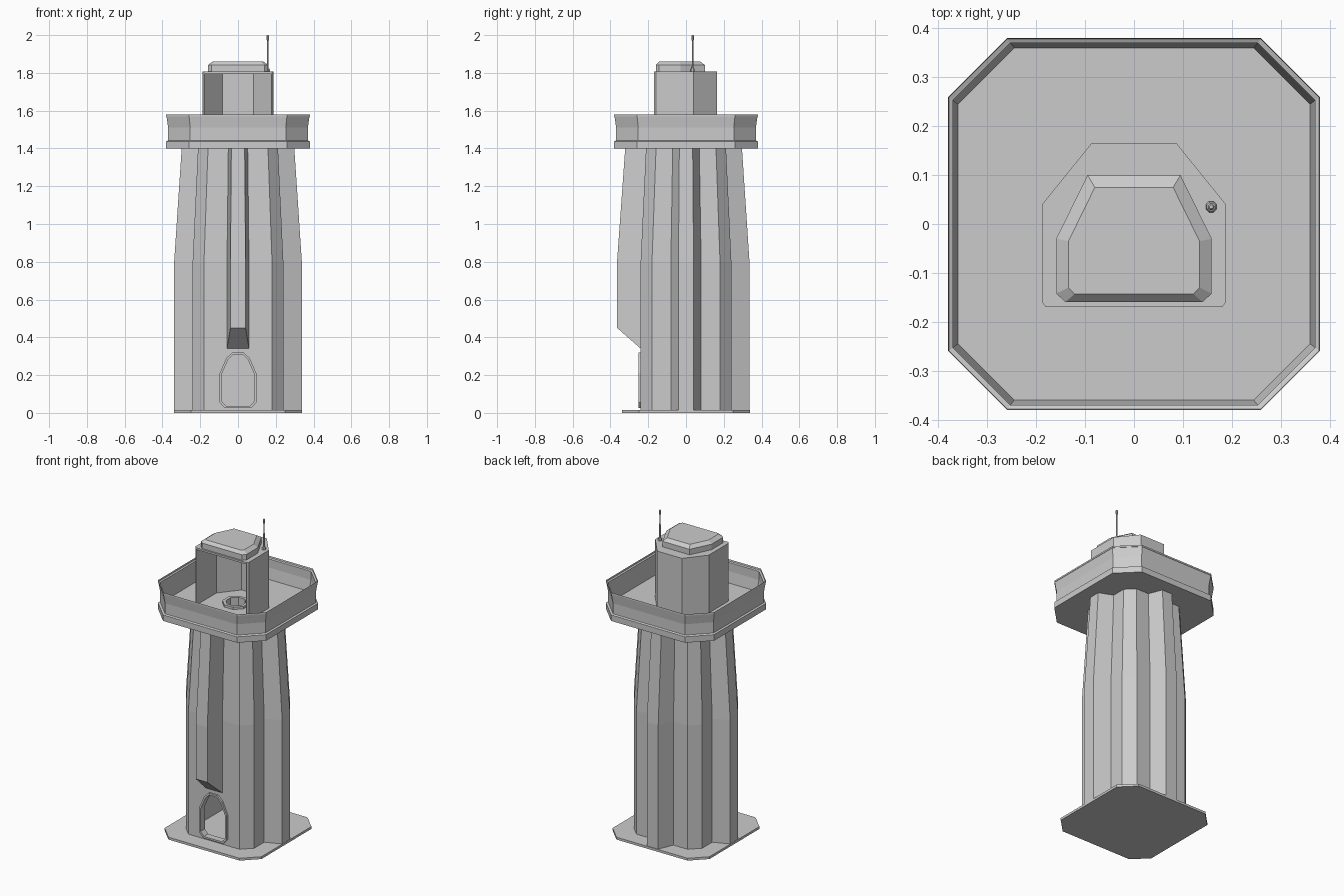
import bpy, bmesh, math

if "Cube" in bpy.data.objects:
    bpy.data.objects.remove(bpy.data.objects["Cube"])


def loft(name, rings):
    """Skin a stack of equal-length point rings and cap both ends."""
    bm = bmesh.new()
    vs = [[bm.verts.new(p) for p in r] for r in rings]
    n = len(rings[0])
    for a, b in zip(vs, vs[1:]):
        for i in range(n):
            j = (i + 1) % n
            bm.faces.new((a[i], a[j], b[j], b[i]))
    bm.faces.new(vs[0][::-1])
    bm.faces.new(vs[-1])
    bmesh.ops.recalc_face_normals(bm, faces=bm.faces)
    me = bpy.data.meshes.new(name)
    bm.to_mesh(me)
    bm.free()
    ob = bpy.data.objects.new(name, me)
    bpy.context.collection.objects.link(ob)
    return ob


def at(pts, z, s=1.0):
    return [(x * s, y * s, z) for x, y in pts]


def octo(h, c):
    """Square of half size h with chamfers starting at c."""
    return [(c, -h), (h, -c), (h, c), (c, h), (-c, h), (-h, c), (-h, -c), (-c, -h)]


def ngon(r, n, cx=0, cy=0):
    return [(cx + r * math.cos(math.tau * (i + .5) / n),
             cy + r * math.sin(math.tau * (i + .5) / n)) for i in range(n)]


def mirror(half):
    """Complete an outline from its right half (front to back)."""
    return half + [(-x, y) for x, y in reversed(half)]


def cut(ob, cutter):
    m = ob.modifiers.new("cut", 'BOOLEAN')
    m.object, m.operation, m.solver = cutter, 'DIFFERENCE', 'EXACT'
    bpy.context.view_layer.objects.active = ob
    bpy.ops.object.modifier_apply(modifier=m.name)


TAPER = 0.88

# Base plate
loft("base_plate", [at(octo(.34, .25), 0), at(octo(.34, .25), .015)])

# Tower shaft: chamfered square with ribs on right, back and left
half = [(.18, -.24), (.24, -.18), (.24, -.08), (.338, -.04), (.338, .04), (.24, .08),
        (.24, .18), (.18, .24), (.08, .24), (.04, .336)]
section = mirror(half)
shaft = loft("tower_shaft", [at(section, .005), at(section, .8), at(section, 1.41, TAPER)])
core = octo(.21, .165)
cavity = loft("cavity_cutter", [at(core, .015), at(core, .8), at(core, 1.43, TAPER)])
cut(shaft, cavity)

# Front rib, sloped at its foot
rib = [(.06, -.228), (.04, -.365), (-.04, -.365), (-.06, -.228)]
foot = [(x, y, .45 if y < -.3 else .33) for x, y in rib]
loft("front_rib", [foot, at(rib, .8), at(rib, 1.41, TAPER)])

# Arched doorway and frame
outer = mirror([(.07, .025), (.097, .055), (.097, .21), (.062, .29), (.03, .32)])
inner = mirror([(.063, .036), (.086, .062), (.086, .206), (.053, .281), (.025, .309)])


def upright(pts, y):
    return [(x, y, z) for x, z in pts]


door = loft("door_cutter", [upright(inner, -.3), upright(inner, -.15)])
frame = loft("door_frame", [upright(outer, -.252), upright(outer, -.215)])
cut(shaft, door)
cut(frame, door)

# Deck with parapet, lip and sunken floor
deck = loft("deck_parapet", [
    at(octo(.38, .26), 1.40), at(octo(.38, .26), 1.438), at(octo(.37, .253), 1.443),
    at(octo(.37, .253), 1.565), at(octo(.38, .26), 1.57), at(octo(.38, .26), 1.58),
    at(octo(.36, .245), 1.44)])

# Floor hatch with raised rim
HY = -.02
hatch = loft("hatch_cutter", [at(ngon(.06, 8, 0, HY), 1.35), at(ngon(.06, 8, 0, HY), 1.5)])
rim = loft("hatch_rim", [at(ngon(.08, 8, 0, HY), 1.43), at(ngon(.08, 8, 0, HY), 1.455)])
cut(deck, hatch)
cut(rim, hatch)

# Cabin walls, open at the front
wall_out = mirror([(.18, -.17), (.188, -.16), (.188, .04), (.087, .165)])
wall_in = mirror([(.175, -.17), (.177, -.16), (.177, .036), (.082, .154)])
band = wall_out + wall_in[::-1]
loft("cabin_walls", [at(band, 1.435), at(band, 1.80)])

# Cabin ceiling and bevelled roof cap
loft("cabin_ceiling", [at(wall_out, 1.795), at(wall_out, 1.807)])
cap = mirror([(.14, -.16), (.159, -.142), (.159, -.03), (.095, .1)])
cap_top = mirror([(.122, -.143), (.134, -.13), (.134, -.035), (.08, .075)])
loft("roof_cap", [at(cap, 1.80), at(cap, 1.842), at(cap_top, 1.86)])

# Antenna with base block and thicker tip
ax, ay = .158, .035
loft("antenna", [at(ngon(r, 8, ax, ay), z) for r, z in
                 ((.012, 1.80), (.012, 1.817), (.009, 1.823), (.005, 1.824), (.004, 1.97),
                  (.007, 1.974), (.007, 1.996), (.004, 2.0))])

# Remove the cutters
for ob in (cavity, door, hatch):
    bpy.data.objects.remove(ob)
